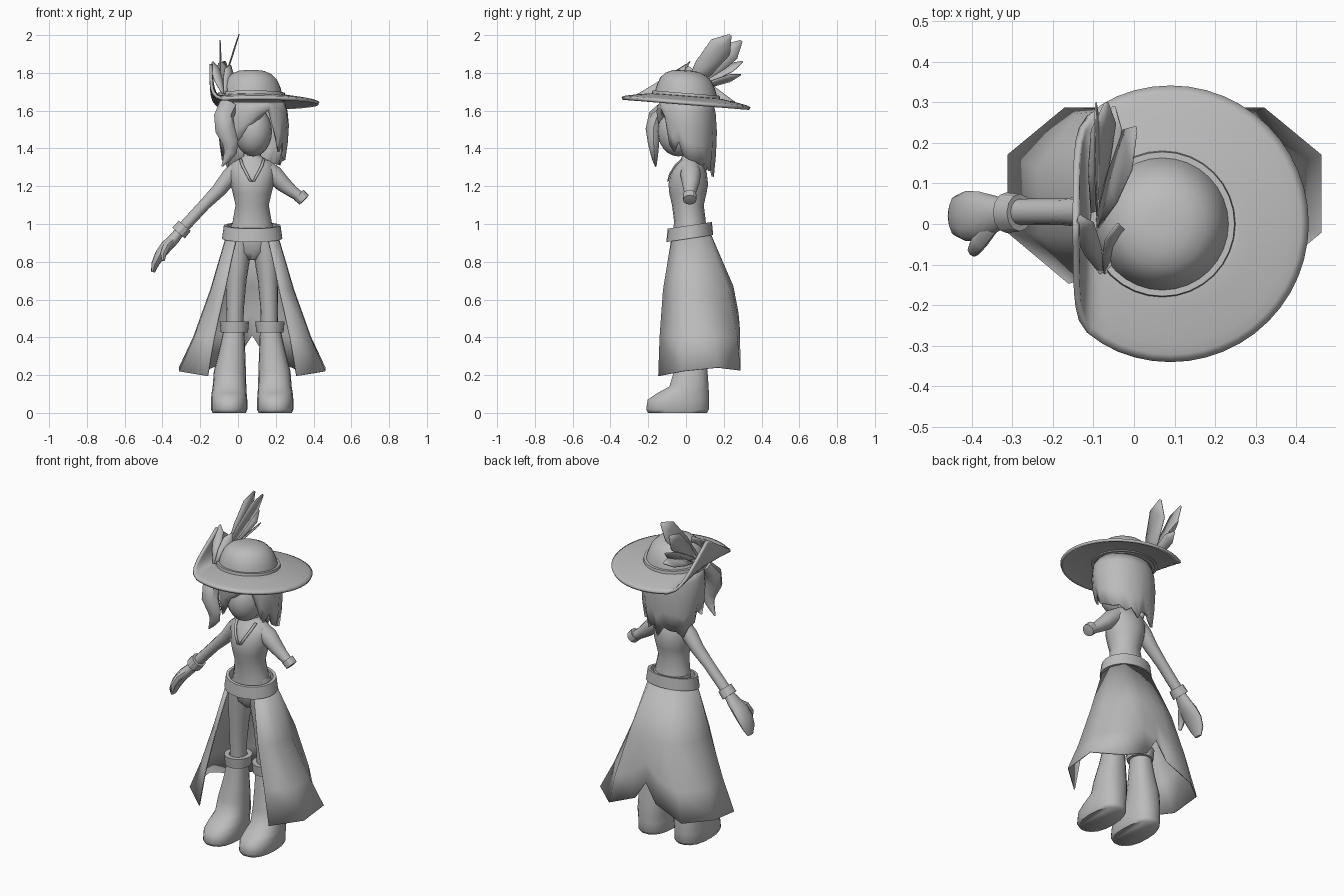
import bpy, bmesh, math
from mathutils import Vector

cube = bpy.data.objects.get("Cube")
if cube:
    bpy.data.objects.remove(cube, do_unlink=True)

CX = 0.075  # body centre line
grey = bpy.data.materials.new("plain grey")
grey.use_nodes = True
grey.diffuse_color = (0.5, 0.5, 0.5, 1)
grey.node_tree.nodes["Principled BSDF"].inputs["Base Color"].default_value = (0.5, 0.5, 0.5, 1)


def finish(name, bm, thick=0, offset=0, angle=45):
    bmesh.ops.recalc_face_normals(bm, faces=bm.faces)
    me = bpy.data.meshes.new(name)
    bm.to_mesh(me)
    bm.free()
    me.materials.append(grey)
    ob = bpy.data.objects.new(name, me)
    bpy.context.collection.objects.link(ob)
    if thick:
        mod = ob.modifiers.new("thickness", "SOLIDIFY")
        mod.thickness, mod.offset = thick, offset
    bpy.ops.object.select_all(action="DESELECT")
    ob.select_set(True)
    bpy.context.view_layer.objects.active = ob
    bpy.ops.object.shade_smooth_by_angle(angle=math.radians(angle))
    return ob


def loft(name, rows, wrap=True, caps=True, close=False, **kw):
    """Skin rows of points; wrap joins each row's ends, close joins last row to first."""
    bm = bmesh.new()
    vs = [[bm.verts.new(p) for p in row] for row in rows]
    n = len(vs[0])
    pairs = list(zip(vs, vs[1:])) + ([(vs[-1], vs[0])] if close else [])
    for a, b in pairs:
        for i in range(n if wrap else n - 1):
            j = (i + 1) % n
            bm.faces.new((a[i], a[j], b[j], b[i]))
    if wrap and caps and not close:
        bm.faces.new(vs[0])
        bm.faces.new(vs[-1])
    return finish(name, bm, **kw)


def oval(x, y, z, rx, ry, n=16, power=1.0, tilt=0.0):
    pts = []
    for i in range(n):
        a = 2 * math.pi * i / n
        c, s = math.cos(a), math.sin(a)
        c = math.copysign(abs(c) ** power, c)
        s = math.copysign(abs(s) ** power, s)
        pts.append((x + rx * c, y + ry * s, z + tilt * (y + ry * s)))
    return pts


def limb(name, path, n=12, **kw):
    """Tube along points (x, y, z, thickness radius, radius along y)."""
    ps = [Vector(p[:3]) for p in path]
    rows = []
    for i, p in enumerate(path):
        d = (ps[min(i + 1, len(ps) - 1)] - ps[max(i - 1, 0)]).normalized()
        u = d.cross(Vector((0, 1, 0))).normalized()
        v = u.cross(d)
        rows.append([ps[i] + u * p[3] * math.cos(t) + v * p[4] * math.sin(t)
                     for t in [2 * math.pi * k / n for k in range(n)]])
    return loft(name, rows, **kw)


# Legs and boots
for side, s in (("right", -1), ("left", 1)):
    loft(side + "_leg", [oval(CX + s * x, y, z, rx, ry) for z, x, y, rx, ry in (
        (0.40, .092, .03, .045, .05), (0.55, .09, .025, .046, .052), (0.70, .084, .025, .054, .065),
        (0.83, .075, .03, .066, .085), (0.93, .065, .03, .068, .09))])
    loft(side + "_boot", [oval(CX + s * x, y, z, rx, ry, 18, .85) for z, x, y, rx, ry in (
        (0, .122, -.045, .088, .158), (.018, .122, -.045, .096, .168), (.07, .122, -.041, .096, .164),
        (.105, .122, -.015, .093, .138), (.14, .12, .016, .089, .105), (.22, .118, .025, .085, .09),
        (.33, .106, .028, .069, .073), (.43, .097, .03, .056, .062))], angle=65)
    loft(side + "_boot_cuff", [oval(CX + s * .094, .03, z, r, r + .004) for z, r in (
        (.425, .056), (.425, .072), (.485, .078), (.485, .05))], close=True, angle=30)

# Hips, torso and neck
loft("hips", [oval(CX, .03, z, rx, ry) for z, rx, ry in (
    (.81, .03, .05), (.85, .10, .085), (.93, .132, .095), (1.0, .108, .088))])
loft("torso", [oval(CX, y, z, rx, ry) for z, y, rx, ry in (
    (.96, .022, .112, .088), (1.02, .02, .102, .084), (1.10, .01, .088, .084), (1.16, .01, .102, .098),
    (1.21, .012, .114, .105), (1.27, .015, .122, .095), (1.315, .02, .114, .072),
    (1.342, .022, .075, .05), (1.36, .02, .046, .042), (1.44, .005, .042, .04))])

# V shaped collar
for side, s in (("right", -1), ("left", 1)):
    rows = [[(CX + s * (x + w), y, z) for w in (0, .014)] for x, y, z in (
        (0, -.096, 1.225), (.022, -.086, 1.265), (.045, -.058, 1.31), (.055, -.022, 1.345))]
    loft(side + "_collar", rows, wrap=False, thick=.008)

# Arms: the right one complete, the left one short
limb("right_arm", [(.01, .025, 1.30, .045, .05), (-.045, .028, 1.25, .045, .048), (-.10, .03, 1.18, .038, .04),
                   (-.175, .03, 1.105, .031, .033), (-.30, .03, .97, .03, .032)])
limb("right_cuff", [(-.282, .028, .99, .033, .036), (-.282, .028, .99, .042, .046),
                    (-.315, .028, .952, .044, .05), (-.315, .028, .952, .03, .03)], angle=30)
limb("right_hand", [(-.305, .03, .965, .026, .03), (-.34, .025, .92, .03, .045), (-.38, .02, .88, .032, .06),
                    (-.415, .02, .835, .027, .062), (-.44, .02, .785, .02, .05), (-.45, .02, .745, .01, .025)])
limb("right_thumb", [(-.355, 0, .905, .022, .028), (-.38, -.04, .878, .02, .024),
                     (-.395, -.064, .84, .016, .018), (-.395, -.072, .805, .007, .009)], n=8)
limb("left_arm", [(.13, .022, 1.305, .045, .05), (.19, .025, 1.26, .05, .055), (.24, .025, 1.21, .042, .045),
                  (.29, .022, 1.17, .032, .033), (.335, .02, 1.14, .026, .027)])
limb("left_cuff", [(.325, .02, 1.152, .025, .028), (.322, .02, 1.155, .037, .036),
                   (.35, .02, 1.128, .035, .036), (.352, .02, 1.126, .02, .02)], angle=30)

# Tilted belt
loft("belt", [oval(CX, .02, z, rx, ry, 24, tilt=.15) for z, rx, ry in (
    (.92, .16, .124), (.99, .15, .117), (.99, .132, .102), (.92, .14, .108))], close=True, angle=30)

# Skirt, open at the front and notched at the back: half rows from front edge to back centre
half = [
    [(.08, -.072, .945), (.13, -.02, .945), (.133, .05, .945), (.09, .108, .955), (.045, .122, .955), (0, .125, .955)],
    [(.144, -.12, .65), (.216, -.03, .65), (.22, .09, .65), (.155, .222, .65), (.075, .244, .65), (0, .248, .67)],
    [(.2, -.138, .40), (.305, -.025, .40), (.31, .14, .40), (.212, .27, .40), (.09, .282, .45), (0, .275, .53)],
    [(.235, -.145, .195), (.385, -.02, .22), (.385, .17, .24), (.245, .285, .225), (.07, .285, .30), (0, .28, .41)],
]
loft("skirt", [[(CX + x, y, z) for x, y, z in row] + [(CX - x, y, z) for x, y, z in row[-2::-1]]
               for row in half], wrap=False, thick=.006, angle=50)

# Head
bm = bmesh.new()
bmesh.ops.create_uvsphere(bm, u_segments=20, v_segments=12, radius=1)
for v in bm.verts:
    v.co = Vector((CX + .005 + v.co.x * .1, -.04 + v.co.y * .11, 1.49 + v.co.z * .132))
finish("head", bm)

# Hair curtain with a jagged hem: (angle from the left side, hem height)
hem = [(-90, 1.52), (-76, 1.56), (-62, 1.60), (-52, 1.53), (-40, 1.42), (-30, 1.38), (-18, 1.44), (-8, 1.36),
       (4, 1.34), (18, 1.33), (32, 1.31), (46, 1.32), (60, 1.28), (73, 1.31), (86, 1.25), (99, 1.31),
       (112, 1.30), (126, 1.29), (140, 1.26), (153, 1.31), (166, 1.34), (180, 1.40), (196, 1.36), (210, 1.40),
       (226, 1.38), (240, 1.44), (256, 1.48)]
rows = []
for t, f in ((0, .88), (.15, .96), (.4, 1.0), (.7, .97), (1, .9)):
    row = []
    for i, (a, z) in enumerate(hem):
        g = f * (1 - .07 * t * (i % 2))  # gentle vertical folds
        c, s = math.cos(math.radians(a)), math.sin(math.radians(a))
        row.append((CX + .005 + .19 * g * c, .004 + .16 * g * s, 1.645 + (z - 1.645) * t))
    rows.append(row)
loft("hair", rows, caps=False, thick=.012, offset=-1, angle=50)
limb("right_front_lock", [(-.05, -.10, 1.63, .05, .035), (-.075, -.155, 1.57, .052, .045),
                          (-.068, -.172, 1.50, .053, .042), (-.04, -.172, 1.43, .043, .03),
                          (-.04, -.168, 1.38, .034, .022), (-.062, -.165, 1.34, .018, .014),
                          (-.085, -.16, 1.305, .004, .004)], n=8)

# Hat, leaning down slightly toward the back
TILT = -.08


def hat_ring(r, z, n=32, x=.07):
    return oval(x, 0, z, r, r, n, tilt=TILT)


loft("hat_crown", [hat_ring(r, z) for r, z in (
    (.17, 1.65), (.164, 1.69), (.154, 1.725), (.136, 1.765), (.107, 1.793), (.07, 1.809), (.03, 1.814))])
loft("hat_band", [hat_ring(r, z) for r, z in (
    (.16, 1.655), (.184, 1.655), (.178, 1.693), (.155, 1.693))], close=True, angle=30)

# Brim, folded up into a peak along the right side
FOLD, BX, BR = -.10, .09, .338
rows = []
for r, z in ((.13, 1.672), (.17, 1.67), (.195, 1.668), (.22, 1.664), (.245, 1.66),
             (.27, 1.656), (.295, 1.651), (.32, 1.646), (BR, 1.638)):
    row = []
    for x, y, h in hat_ring(r, z, 48, BX):
        d = FOLD - x
        if d > 0:
            reach = math.sqrt(BR ** 2 - y ** 2) + FOLD - BX  # flat depth of the fold at this y
            x = FOLD - .045 * (1 - math.exp(-d / .045))
            h += .21 * max(0, 1 - abs(y) / .29) * min(1, d / reach) ** 1.2
        row.append((x, y, h))
    rows.append(row)
loft("hat_brim", rows, caps=False, thick=.016, offset=0)

# Feathers tucked into the fold: root, tip and half width
feathers = [((-.09, 0, 1.71), (.005, .235, 2.0), (-.01, .05, -.04)),
            ((-.09, .02, 1.71), (-.094, .295, 1.97), (.004, .036, -.038)),
            ((-.10, .03, 1.72), (-.068, .30, 1.86), (.03, .008, -.022)),
            ((-.08, .03, 1.71), (-.05, .29, 1.79), (.026, 0, .02)),
            ((-.08, -.12, 1.69), (-.135, .02, 1.86), (.024, .014, .005)),
            ((-.07, -.12, 1.69), (-.04, .0, 1.84), (.024, .012, -.015))]
for i, (root, tip, w) in enumerate(feathers):
    root, tip, w = Vector(root), Vector(tip), Vector(w)
    rows = [[root.lerp(tip, t) + w * k * f for k in (-1, 0, 1)]
            for t, f in ((0, .2), (.4, .85), (.78, 1), (1, .12))]
    loft("feather_%d" % (i + 1), rows, wrap=False, thick=.004)
